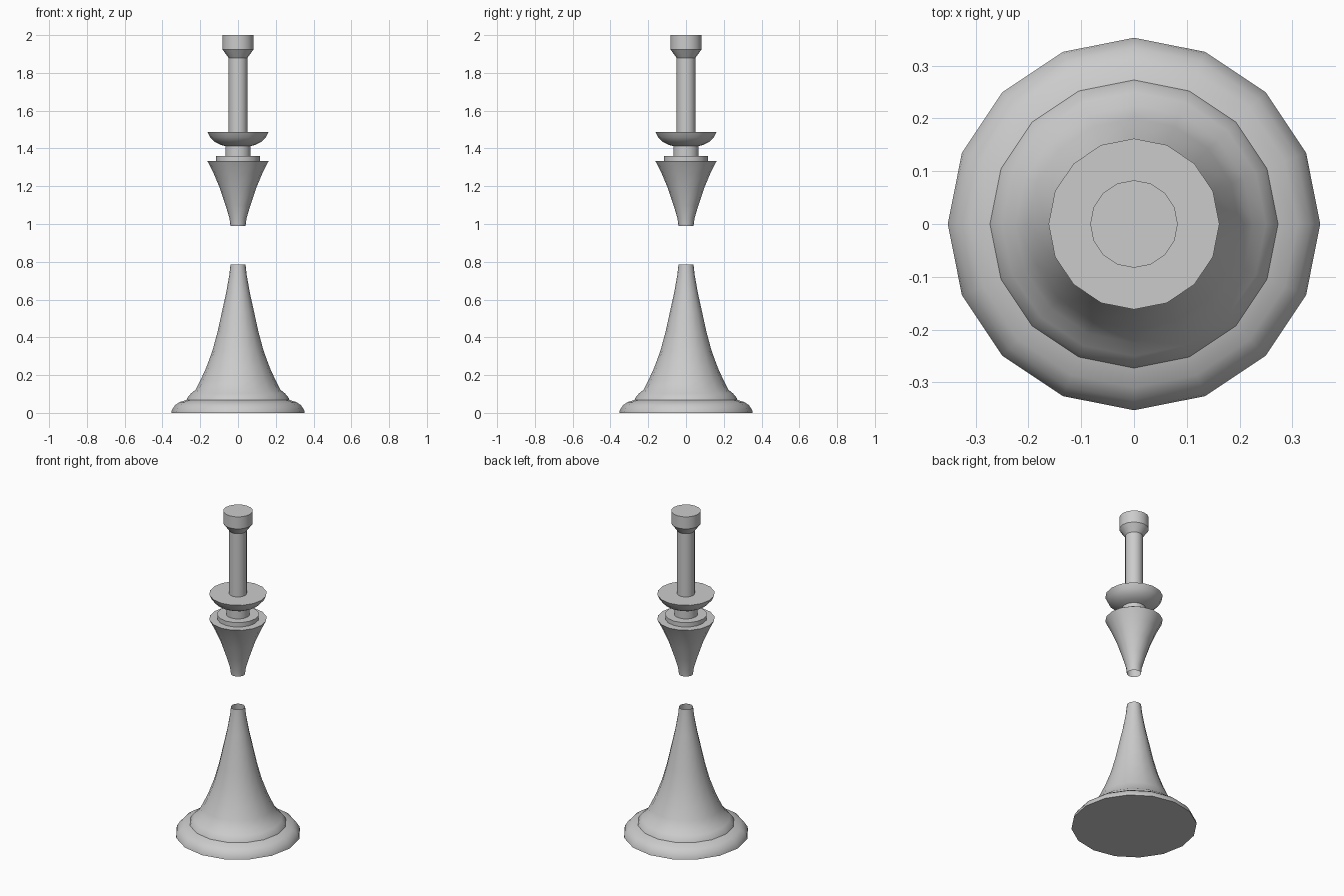
import bpy, bmesh, math

if "Cube" in bpy.data.objects:
    bpy.data.objects.remove(bpy.data.objects["Cube"])

SIDES = 16


def lathe(name, profile, cap_bottom=False, cap_top=False):
    """Spin a (radius, z) profile, listed bottom to top, around the z axis."""
    bm = bmesh.new()
    rings = []
    for r, z in profile:
        rings.append([bm.verts.new((r * math.cos(2 * math.pi * i / SIDES),
                                    r * math.sin(2 * math.pi * i / SIDES), z))
                      for i in range(SIDES)])
    for low, high in zip(rings, rings[1:]):
        for i in range(SIDES):
            j = (i + 1) % SIDES
            bm.faces.new((low[i], low[j], high[j], high[i]))
    if cap_bottom:
        bm.faces.new(rings[0][::-1])
    if cap_top:
        bm.faces.new(rings[-1])
    mesh = bpy.data.meshes.new(name)
    bm.to_mesh(mesh)
    bm.free()
    obj = bpy.data.objects.new(name, mesh)
    bpy.context.collection.objects.link(obj)
    bpy.ops.object.select_all(action='DESELECT')
    obj.select_set(True)
    bpy.context.view_layer.objects.active = obj
    bpy.ops.object.shade_smooth_by_angle(angle=math.radians(35))
    return obj


# Flared foot with a rounded rim and a small step, open at the neck
lathe("base", [(0.353, 0), (0.350, 0.015), (0.334, 0.04), (0.31, 0.057),
               (0.273, 0.068), (0.268, 0.08), (0.25, 0.102), (0.225, 0.122),
               (0.20, 0.17), (0.168, 0.24), (0.135, 0.33), (0.108, 0.43),
               (0.085, 0.535), (0.063, 0.635), (0.046, 0.73), (0.04, 0.785)],
      cap_bottom=True)

# Floating upper cone, open at its narrow end
lathe("upper_cone", [(0.04, 0.99), (0.045, 1.03), (0.066, 1.10), (0.096, 1.19),
                     (0.13, 1.27), (0.155, 1.32), (0.162, 1.333), (0.117, 1.333)])

# Stepped collar and short neck
lathe("collar", [(0.117, 1.333), (0.117, 1.36), (0.067, 1.36), (0.067, 1.412)])

# Shallow bowl with a flat top
lathe("bowl", [(0.067, 1.412), (0.095, 1.42), (0.125, 1.436), (0.148, 1.459),
               (0.162, 1.488), (0.05, 1.488)])

# Slim post and its flared head
lathe("post", [(0.05, 1.488), (0.05, 1.88)])
lathe("post_head", [(0.05, 1.88), (0.083, 1.925), (0.083, 2.0)], cap_top=True)
